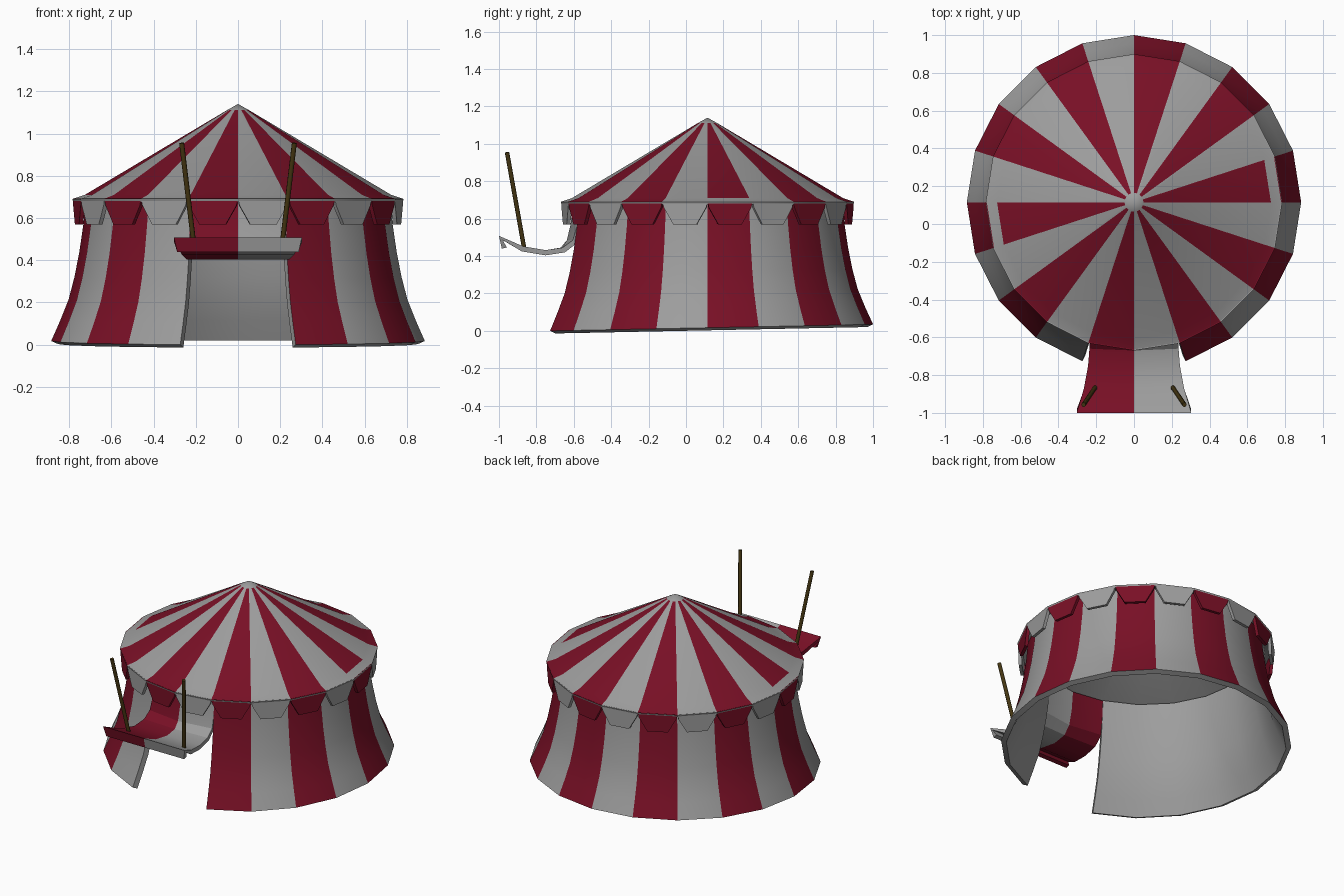
import bpy, bmesh, math
from mathutils import Vector

if "Cube" in bpy.data.objects:
    bpy.data.objects.remove(bpy.data.objects["Cube"])

CY = 0.115          # tent centre in y
N = 20              # sides, one stripe per side
STEP = 2 * math.pi / N


def material(name, rgb):
    m = bpy.data.materials.new(name)
    m.diffuse_color = (*rgb, 1)
    m.use_nodes = True
    m.node_tree.nodes["Principled BSDF"].inputs["Base Color"].default_value = m.diffuse_color
    return m


RED = material("canvas_red", (0.19, 0.005, 0.019))
WHITE = material("canvas_grey_white", (0.34, 0.34, 0.34))
WOOD = material("dark_wood", (0.06, 0.037, 0.006))


def point(r, k, z):
    return Vector((r * math.sin(k * STEP), CY + r * math.cos(k * STEP), z))


def finish(bm, name, mats, thickness=0.0):
    bmesh.ops.remove_doubles(bm, verts=bm.verts, dist=0.0005)
    me = bpy.data.meshes.new(name)
    bm.to_mesh(me)
    bm.free()
    for m in mats:
        me.materials.append(m)
    ob = bpy.data.objects.new(name, me)
    bpy.context.collection.objects.link(ob)
    bpy.ops.object.select_all(action='DESELECT')
    ob.select_set(True)
    bpy.context.view_layer.objects.active = ob
    if thickness:
        # cloth thickness grows inward; lining colour is chosen by the caller
        s = ob.modifiers.new("cloth", 'SOLIDIFY')
        s.thickness = thickness
        s.offset = -1
        if name in ("tent_wall", "tent_roof"):
            s.material_offset = 1
            s.material_offset_rim = 1
        bpy.ops.object.modifier_apply(modifier=s.name)
    bpy.ops.object.shade_smooth_by_angle(angle=math.radians(30))
    return ob


def striped_shell(name, profile, sides, thickness, rule, warp=lambda p: p):
    """Revolve a bottom-to-top (radius, z) profile over the given sides."""
    bm = bmesh.new()
    grid = [[bm.verts.new(warp(point(r, k, z))) for k in range(N)] for r, z in profile]
    for i in range(len(profile) - 1):
        for k in sides:
            n = (k + 1) % N
            f = bm.faces.new((grid[i][k], grid[i + 1][k], grid[i + 1][n], grid[i][n]))
            f.material_index = rule(i, k)
    bmesh.ops.delete(bm, geom=[v for v in bm.verts if not v.link_faces], context='VERTS')
    return finish(bm, name, [RED, WHITE], thickness)


# Flared wall with the doorway left open; its hem rises slightly to the back
def tilt(p):
    p.z += 0.035 * (p.y + 0.73) / 1.73 * (1 - p.z / 0.69)
    return p


wall_profile = [(0.885, 0), (0.842, 0.1), (0.803, 0.2), (0.775, 0.31),
                (0.752, 0.43), (0.732, 0.57), (0.722, 0.69)]
striped_shell("tent_wall", wall_profile, [k for k in range(N) if k not in (9, 10)],
              0.035, lambda i, k: k % 2, tilt)

# Conical roof with flatter eave ring and plain cap at the peak
striped_shell("tent_roof", [(0.785, 0.69), (0.725, 0.71), (0.05, 1.112), (0, 1.14)],
              range(N), 0.015,
              lambda i, k: 1 if i == 2 or (i == 0 and k in (4, 5, 14, 15)) else k % 2)

# Valance: one tapered flap per side
bm = bmesh.new()
for k in range(N):
    a, b = point(0.782, k, 0), point(0.782, k + 1, 0)
    rows = []
    for t, z in ((0.24, 0.57), (0.03, 0.66), (0.0, 0.692)):
        up = Vector((0, 0, z))
        rows.append((bm.verts.new(a.lerp(b, t) + up), bm.verts.new(b.lerp(a, t) + up)))
    for lo, hi in zip(rows, rows[1:]):
        f = bm.faces.new((lo[0], hi[0], hi[1], lo[1]))
        f.material_index = k % 2
finish(bm, "valance", [RED, WHITE], 0.02)

# Door flap folded out as an awning: (y at side, y at middle, z, half width)
path = [(-0.57, -0.605, 0.69, 0.223), (-0.58, -0.617, 0.57, 0.227),
        (-0.605, -0.637, 0.485, 0.232), (-0.66, -0.67, 0.445, 0.236),
        (-0.75, -0.75, 0.432, 0.243), (-0.87, -0.87, 0.452, 0.265),
        (-1.0, -1.0, 0.508, 0.303), (-0.985, -0.985, 0.44, 0.288)]
bm = bmesh.new()
rows = [[bm.verts.new((s * w, ym if s == 0 else ys, z)) for s in (-1, 0, 1)]
        for ys, ym, z, w in path]
for hi, lo in zip(rows, rows[1:]):
    for j in (0, 1):
        f = bm.faces.new((hi[j], lo[j], lo[j + 1], hi[j + 1]))
        f.material_index = j
finish(bm, "door_awning", [RED, WHITE], 0.028)

# Pair of leaning awning poles
for side, label in ((-1, "left"), (1, "right")):
    a = Vector((side * 0.205, -0.865, 0.44))
    b = Vector((side * 0.267, -0.957, 0.955))
    d = b - a
    bpy.ops.mesh.primitive_cylinder_add(vertices=8, radius=0.012, depth=d.length,
                                        location=(a + b) / 2)
    pole = bpy.context.object
    pole.name = label + "_awning_pole"
    pole.rotation_euler = d.to_track_quat('Z', 'Y').to_euler()
    pole.data.materials.append(WOOD)
    bpy.ops.object.shade_smooth_by_angle(angle=math.radians(50))
